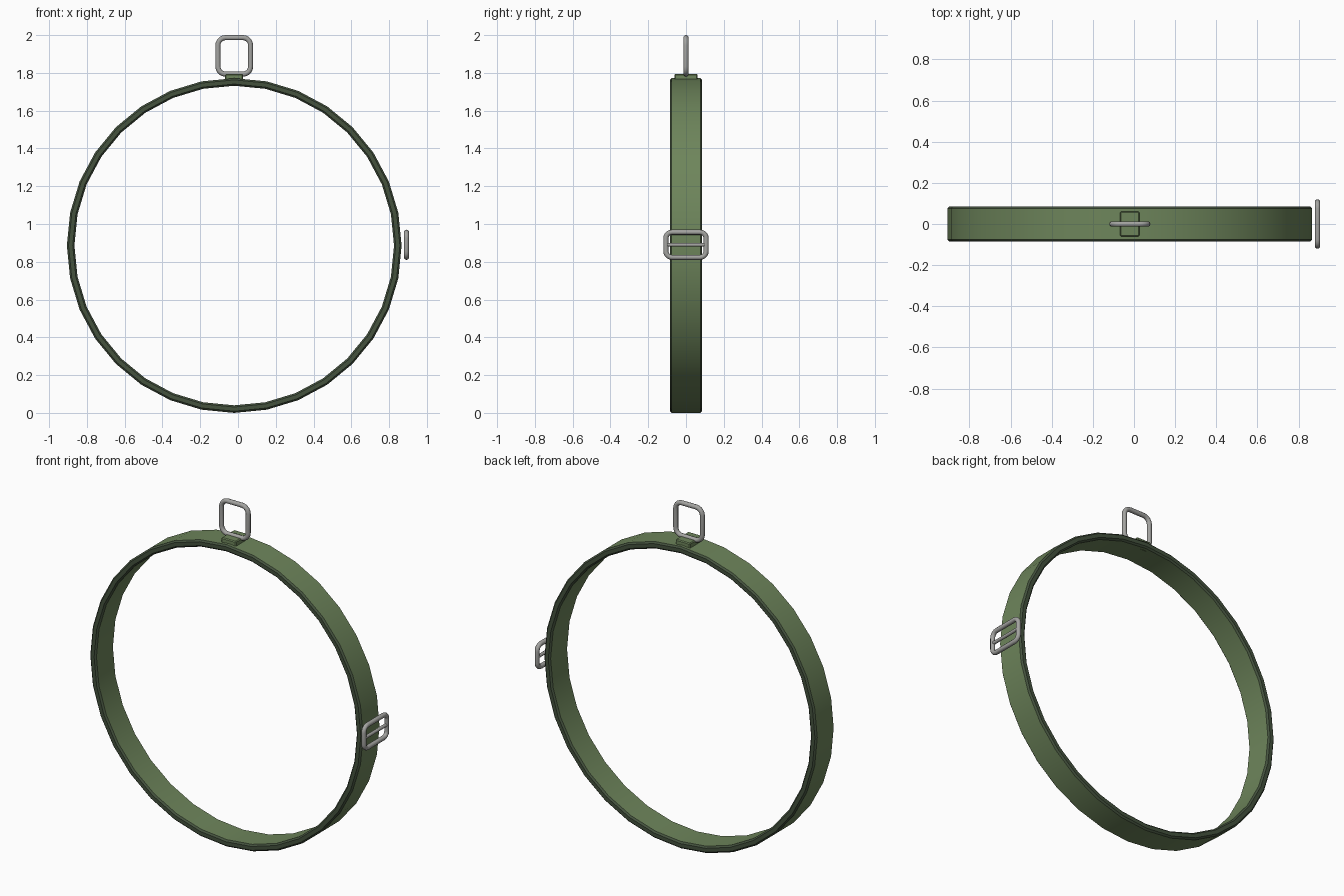
import bpy, bmesh, math
from mathutils import Vector

if "Cube" in bpy.data.objects:
    bpy.data.objects.remove(bpy.data.objects["Cube"])

CX, CZ = -0.02, 0.886      # strap centre
R_OUT, R_IN, HALF_W = 0.886, 0.846, 0.085
SEG = 32


def material(name, rgb):
    m = bpy.data.materials.new(name)
    m.diffuse_color = (*rgb, 1)
    m.use_nodes = True
    m.node_tree.nodes["Principled BSDF"].inputs["Base Color"].default_value = m.diffuse_color
    return m


green = material("strap green", (0.155, 0.235, 0.105))
dark = material("edge dark green", (0.058, 0.085, 0.048))
metal = material("grey metal", (0.37, 0.37, 0.355))


def finish(name, bm, mats, angle=35):
    bmesh.ops.recalc_face_normals(bm, faces=bm.faces)
    me = bpy.data.meshes.new(name)
    bm.to_mesh(me)
    bm.free()
    for m in mats:
        me.materials.append(m)
    ob = bpy.data.objects.new(name, me)
    bpy.context.collection.objects.link(ob)
    bpy.ops.object.select_all(action='DESELECT')
    ob.select_set(True)
    bpy.context.view_layer.objects.active = ob
    bpy.ops.object.shade_smooth_by_angle(angle=math.radians(angle))
    return ob


def bridge(bm, a, b):
    n = len(a)
    return [bm.faces.new((a[i], a[(i + 1) % n], b[(i + 1) % n], b[i])) for i in range(n)]


# Strap: chamfered profile (radius, y) swept round; edge faces are darker
c = 0.009
profile = [(R_OUT, -HALF_W + c), (R_OUT, HALF_W - c), (R_OUT - c, HALF_W),
           (R_IN + c, HALF_W), (R_IN, HALF_W - c), (R_IN, -HALF_W + c),
           (R_IN + c, -HALF_W), (R_OUT - c, -HALF_W)]
bm = bmesh.new()
loops = []
for i in range(SEG):
    a = 2 * math.pi * i / SEG
    loops.append([bm.verts.new((CX + r * math.cos(a), y, CZ + r * math.sin(a))) for r, y in profile])
for i in range(SEG):
    for k, f in enumerate(bridge(bm, loops[i], loops[(i + 1) % SEG])):
        f.material_index = 0 if k in (0, 4) else 1
finish("strap", bm, [green, dark])


def rounded_frame(bm, centre, u, v, hu, hv, corner, tube, steps=5, sides=10):
    """Round tube following a rounded rectangle in the plane of u and v."""
    n = u.cross(v)
    rings = []
    for q, (su, sv) in enumerate([(1, 1), (-1, 1), (-1, -1), (1, -1)]):
        mid = centre + u * su * (hu - corner) + v * sv * (hv - corner)
        for s in range(steps + 1):
            a = math.pi / 2 * (q + s / steps)
            out = u * math.cos(a) + v * math.sin(a)
            ring = []
            for k in range(sides):
                t = 2 * math.pi * k / sides
                ring.append(bm.verts.new(mid + out * (corner + tube * math.cos(t)) + n * tube * math.sin(t)))
            rings.append(ring)
    for i in range(len(rings)):
        bridge(bm, rings[i], rings[(i + 1) % len(rings)])


X, Y, Z = Vector((1, 0, 0)), Vector((0, 1, 0)), Vector((0, 0, 1))

# Top hanging ring
T = 0.0135
bm = bmesh.new()
rounded_frame(bm, Vector((CX, 0, 1.89)), X, Z, 0.1 - T, 0.11 - T, 0.04, T)
finish("hanging_ring", bm, [metal], 60)

# Side buckle with its middle bar
bm = bmesh.new()
rounded_frame(bm, Vector((0.892, 0, 0.89)), Y, Z, 0.12 - T, 0.08 - T, 0.032, T)
finish("buckle_frame", bm, [metal], 60)
bm = bmesh.new()
ends = [[bm.verts.new((0.892 + 0.01 * math.cos(k * math.pi / 5), y, 0.89 + 0.01 * math.sin(k * math.pi / 5)))
         for k in range(10)] for y in (-0.107, 0.107)]
bridge(bm, *ends)
for e in ends:
    bm.faces.new(e)
finish("buckle_bar", bm, [metal], 60)

# Fabric tab holding the hanging ring
bm = bmesh.new()
bmesh.ops.create_cube(bm, size=1)
for v in bm.verts:
    v.co = Vector((CX + v.co.x * 0.095, v.co.y * 0.12, 1.7625 + v.co.z * 0.065))
bmesh.ops.bevel(bm, geom=bm.edges[:], offset=0.005, segments=1, affect='EDGES')
finish("ring_tab", bm, [green])
